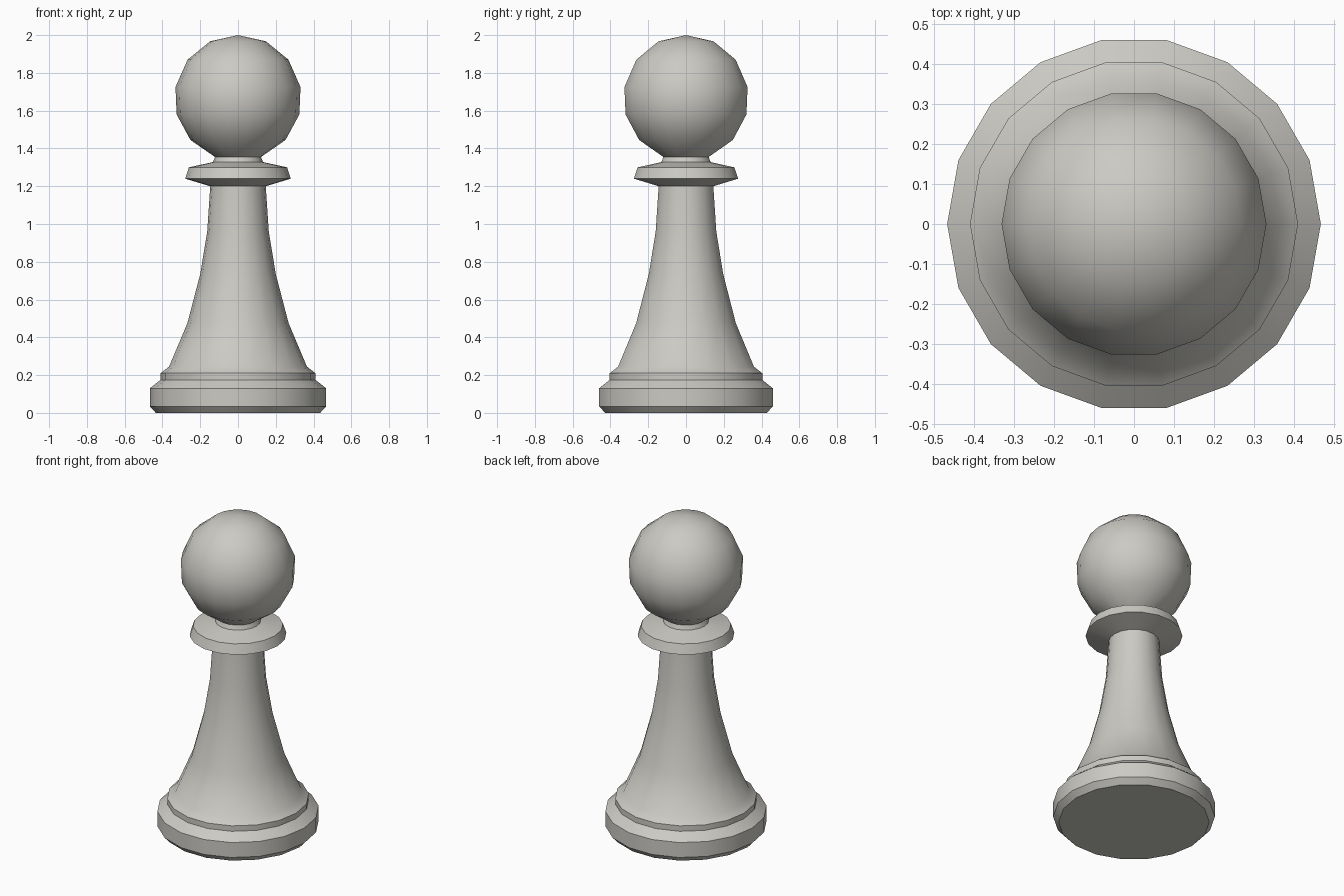
import bpy, bmesh, math

if "Cube" in bpy.data.objects:
    bpy.data.objects.remove(bpy.data.objects["Cube"])

SIDES = 18

ivory = bpy.data.materials.new("warm_light_grey")
ivory.diffuse_color = (0.60, 0.59, 0.55, 1)
ivory.use_nodes = True
ivory.node_tree.nodes["Principled BSDF"].inputs["Base Color"].default_value = ivory.diffuse_color


def lathe(name, profile):
    """Spin (radius, height) points, listed bottom to top, around z."""
    bm = bmesh.new()
    rings = []
    for r, z in profile:
        if r == 0:
            rings.append([bm.verts.new((0, 0, z))] * SIDES)
        else:
            rings.append([bm.verts.new((r * math.cos(math.tau * i / SIDES),
                                        r * math.sin(math.tau * i / SIDES), z))
                          for i in range(SIDES)])
    for low, high in zip(rings, rings[1:]):
        for i in range(SIDES):
            j = (i + 1) % SIDES
            corners = dict.fromkeys((low[i], low[j], high[j], high[i]))
            bm.faces.new(list(corners))
    # flat underside for the part that stands on the board
    if profile[0][1] == 0:
        bm.faces.new(rings[0][::-1])
    mesh = bpy.data.meshes.new(name)
    bm.to_mesh(mesh)
    bm.free()
    mesh.materials.append(ivory)
    obj = bpy.data.objects.new(name, mesh)
    bpy.context.collection.objects.link(obj)
    bpy.ops.object.select_all(action='DESELECT')
    obj.select_set(True)
    bpy.context.view_layer.objects.active = obj
    bpy.ops.object.shade_smooth_by_angle(angle=math.radians(30))
    return obj


# Stepped foot
lathe("base", [(0.435, 0), (0.467, 0.035), (0.467, 0.13), (0.41, 0.175), (0.41, 0.21)])

# Flared stem
lathe("body", [(0.41, 0.21), (0.365, 0.245), (0.268, 0.475), (0.20, 0.735),
               (0.163, 0.96), (0.147, 1.20)])

# Disc under the head, with a short neck
lathe("collar", [(0.147, 1.20), (0.28, 1.24), (0.26, 1.30), (0.132, 1.328), (0.122, 1.355)])

# Ball head
lathe("head", [(0.122, 1.355), (0.252, 1.445), (0.325, 1.58), (0.331, 1.725),
               (0.267, 1.87), (0.148, 1.967), (0, 2.0)])
